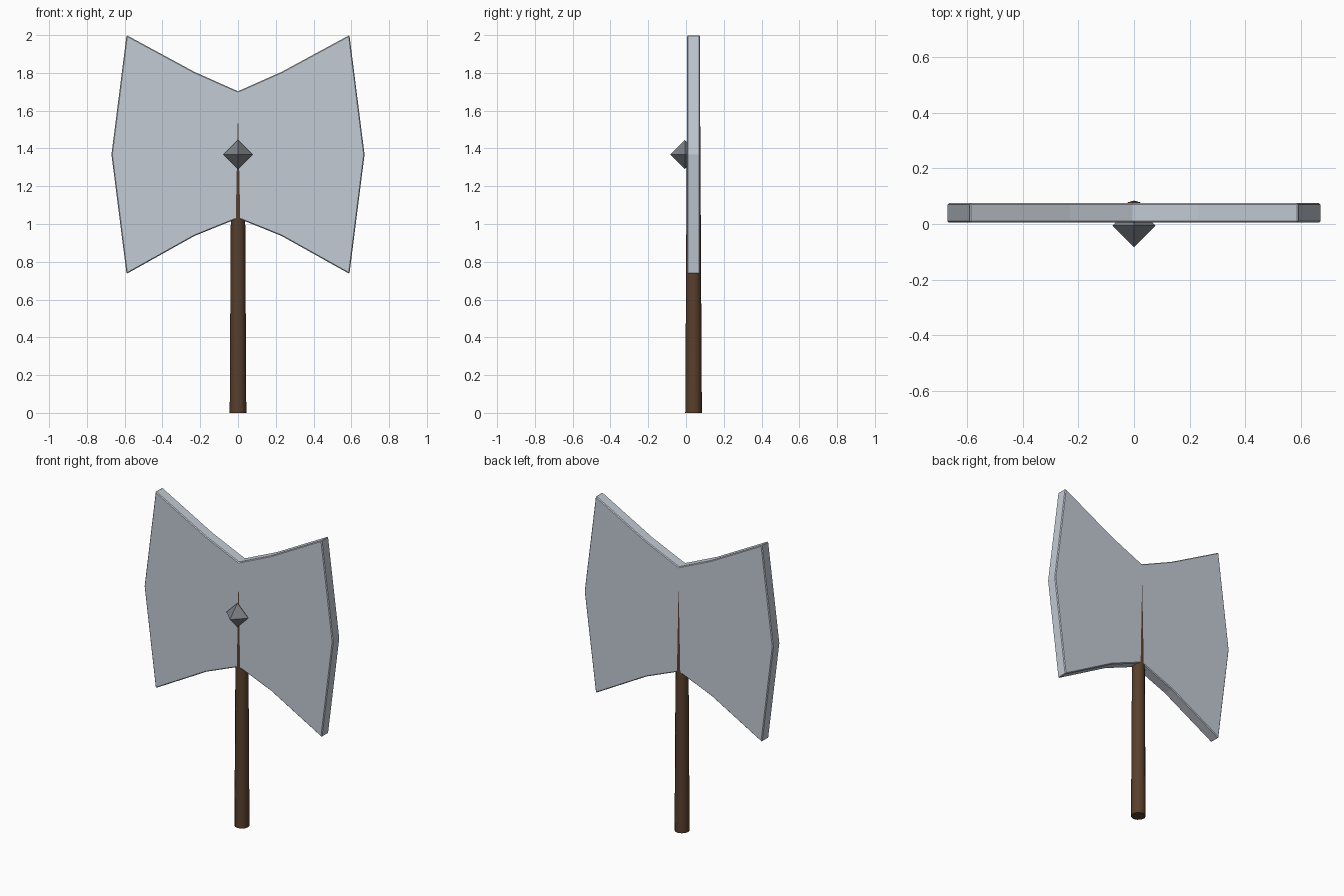
import bpy, bmesh, math

if "Cube" in bpy.data.objects:
    bpy.data.objects.remove(bpy.data.objects["Cube"])

MID_Y = 0.04       # centre plane of blade and handle
THICK = 0.07       # blade thickness


def finish(obj, name, color):
    obj.name = name
    mat = bpy.data.materials.new(name + "_material")
    mat.diffuse_color = (*color, 1)
    mat.use_nodes = True
    mat.node_tree.nodes["Principled BSDF"].inputs["Base Color"].default_value = mat.diffuse_color
    obj.data.materials.append(mat)
    return obj


# Double-headed blade: half outline mirrored across x, then extruded
half = [(0, 1.703), (0.23, 1.805), (0.59, 2.0), (0.67, 1.368),
        (0.59, 0.736), (0.23, 0.937), (0, 1.03)]
outline = half + [(-x, z) for x, z in reversed(half[1:-1])]
bm = bmesh.new()
face = bm.faces.new([bm.verts.new((x, MID_Y - THICK / 2, z)) for x, z in outline])
ext = bmesh.ops.extrude_face_region(bm, geom=[face])
bmesh.ops.translate(bm, vec=(0, THICK, 0),
                    verts=[v for v in ext["geom"] if isinstance(v, bmesh.types.BMVert)])
bmesh.ops.recalc_face_normals(bm, faces=bm.faces)
mesh = bpy.data.meshes.new("blade")
bm.to_mesh(mesh)
bm.free()
blade = bpy.data.objects.new("blade", mesh)
bpy.context.collection.objects.link(blade)
finish(blade, "blade", (0.55, 0.6, 0.66))
bevel = blade.modifiers.new("soft_edges", "BEVEL")
bevel.width = 0.005
bevel.segments = 1
bevel.limit_method = "ANGLE"
bevel.angle_limit = math.radians(40)

# Tapered handle, its tip sinking into the blade
bpy.ops.mesh.primitive_cone_add(vertices=12, radius1=0.044, radius2=0.0352,
                                depth=1.56, location=(0, MID_Y, 0.78))
finish(bpy.context.object, "handle", (0.10, 0.05, 0.025))
bpy.ops.object.shade_smooth_by_angle(angle=math.radians(40))

# Octahedral stud on the front of the blade
bm = bmesh.new()
bmesh.ops.create_cone(bm, cap_ends=False, segments=4, radius1=0.077, radius2=0, depth=0.077)
bmesh.ops.translate(bm, verts=bm.verts, vec=(0, 0, 0.0385))
copy = bmesh.ops.duplicate(bm, geom=bm.faces[:] + bm.edges[:] + bm.verts[:])
bmesh.ops.scale(bm, vec=(1, 1, -1),
                verts=[v for v in copy["geom"] if isinstance(v, bmesh.types.BMVert)])
bmesh.ops.remove_doubles(bm, verts=bm.verts, dist=0.0001)
bmesh.ops.recalc_face_normals(bm, faces=bm.faces)
mesh = bpy.data.meshes.new("stud")
bm.to_mesh(mesh)
bm.free()
stud = bpy.data.objects.new("stud", mesh)
stud.location = (0, -0.006, 1.368)
bpy.context.collection.objects.link(stud)
finish(stud, "stud", (0.2, 0.21, 0.23))
